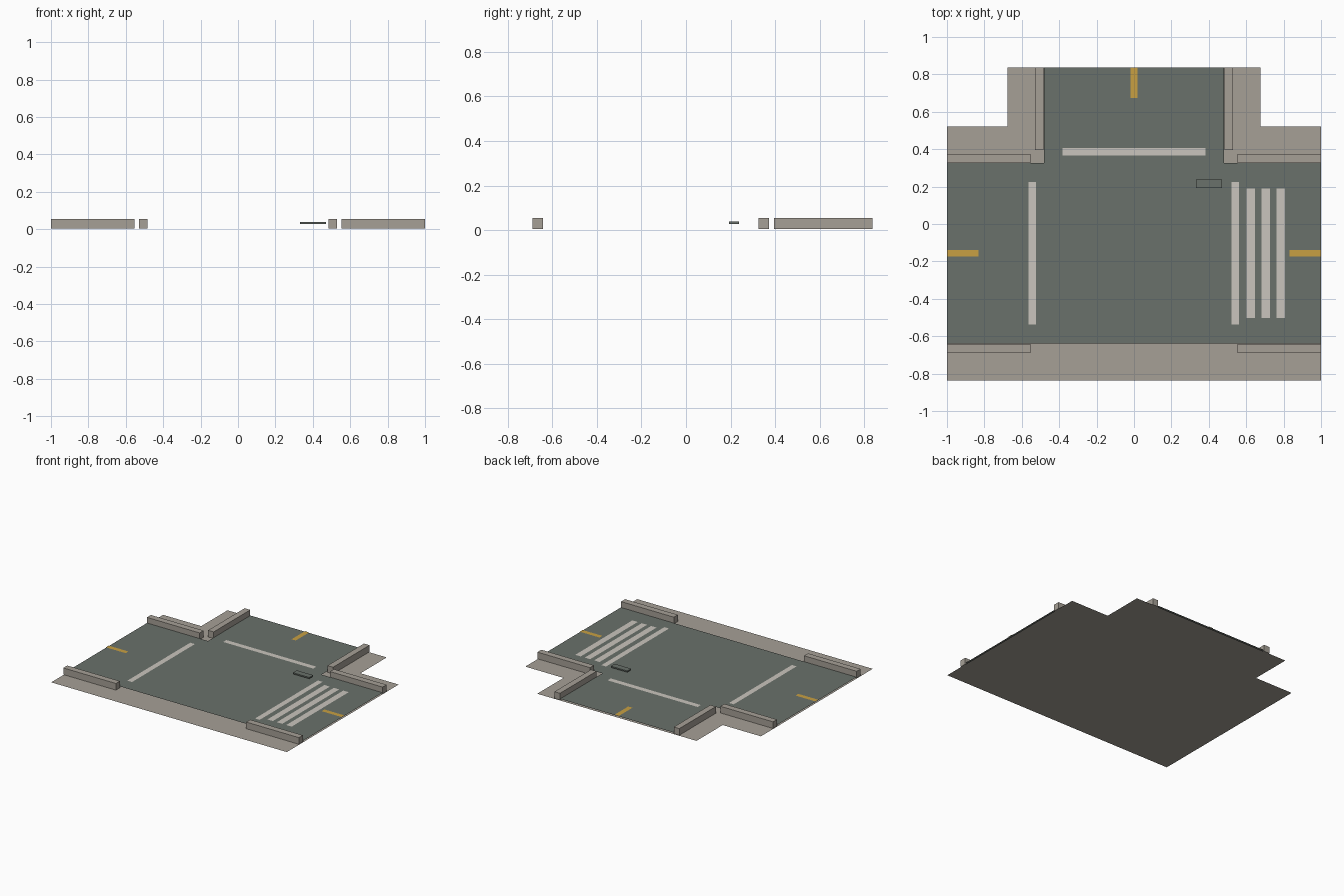
import bpy
import bmesh

if "Cube" in bpy.data.objects:
    bpy.data.objects.remove(bpy.data.objects["Cube"])


def material(name, rgb):
    m = bpy.data.materials.new(name)
    m.diffuse_color = (*rgb, 1.0)
    m.use_nodes = True
    m.node_tree.nodes["Principled BSDF"].inputs["Base Color"].default_value = m.diffuse_color
    return m


CONCRETE = material("warm_grey_concrete", (0.38, 0.35, 0.305))
ASPHALT = material("asphalt_grey", (0.142, 0.164, 0.145))
WHITE = material("worn_white_paint", (0.59, 0.56, 0.51))
YELLOW = material("yellow_paint", (0.58, 0.35, 0.055))


def finish(name, bm, mat):
    mesh = bpy.data.meshes.new(name)
    bm.to_mesh(mesh)
    bm.free()
    mesh.materials.append(mat)
    ob = bpy.data.objects.new(name, mesh)
    bpy.context.collection.objects.link(ob)
    return ob


def sheet(name, outline, z, mat):
    """Flat upward-facing sheet from a counter-clockwise outline."""
    bm = bmesh.new()
    bm.faces.new([bm.verts.new((x, y, z)) for x, y in outline])
    return finish(name, bm, mat)


def tee(half, front, shoulder, stem, back):
    """T-shaped outline: wide bar in front, narrower stem to the back."""
    right = [(half, front), (half, shoulder), (stem, shoulder), (stem, back)]
    return right + [(-x, y) for x, y in reversed(right)]


def stripe(name, x0, x1, y0, y1, mat):
    return sheet(name, [(x0, y0), (x1, y0), (x1, y1), (x0, y1)], 0.016, mat)


def box(name, x0, x1, y0, y1, z0, z1, mat):
    bm = bmesh.new()
    bmesh.ops.create_cube(bm, size=1)
    for v in bm.verts:
        v.co = (x1 if v.co.x > 0 else x0,
                y1 if v.co.y > 0 else y0,
                z1 if v.co.z > 0 else z0)
    return finish(name, bm, mat)


# Pavement base and road surface
sheet("pavement", tee(1.0, -0.836, 0.52, 0.676, 0.838), 0.0, CONCRETE)
sheet("road_surface", tee(1.0, -0.638, 0.325, 0.482, 0.838), 0.012, ASPHALT)

# Kerbs, mirrored left and right
kerbs = {
    "front_kerb": (0.553, 1.0, -0.69, -0.642),
    "back_kerb": (0.553, 1.0, 0.325, 0.373),
    "side_road_kerb": (0.483, 0.53, 0.395, 0.838),
}
for name, (x0, x1, y0, y1) in kerbs.items():
    box(name + "_right", x0, x1, y0, y1, 0.004, 0.055, CONCRETE)
    box(name + "_left", -x1, -x0, y0, y1, 0.004, 0.055, CONCRETE)

# Stop lines
for side, x in (("left", -0.543), ("right", 0.541)):
    stripe("stop_line_" + side, x - 0.02, x + 0.02, -0.538, 0.225, WHITE)
stripe("stop_line_back", -0.382, 0.382, 0.366, 0.405, WHITE)

# Crossing bars
for i in range(3):
    x = 0.624 + i * 0.08
    stripe(f"crossing_bar_{i + 1}", x - 0.023, x + 0.023, -0.502, 0.19, WHITE)

# Yellow centre dashes at each road end
stripe("centre_dash_left", -1.0, -0.832, -0.174, -0.14, YELLOW)
stripe("centre_dash_right", 0.832, 1.0, -0.174, -0.14, YELLOW)
stripe("centre_dash_back", -0.018, 0.018, 0.675, 0.838, YELLOW)

# Raised drain cover
box("drain_cover", 0.331, 0.471, 0.192, 0.239, 0.028, 0.038, ASPHALT)
